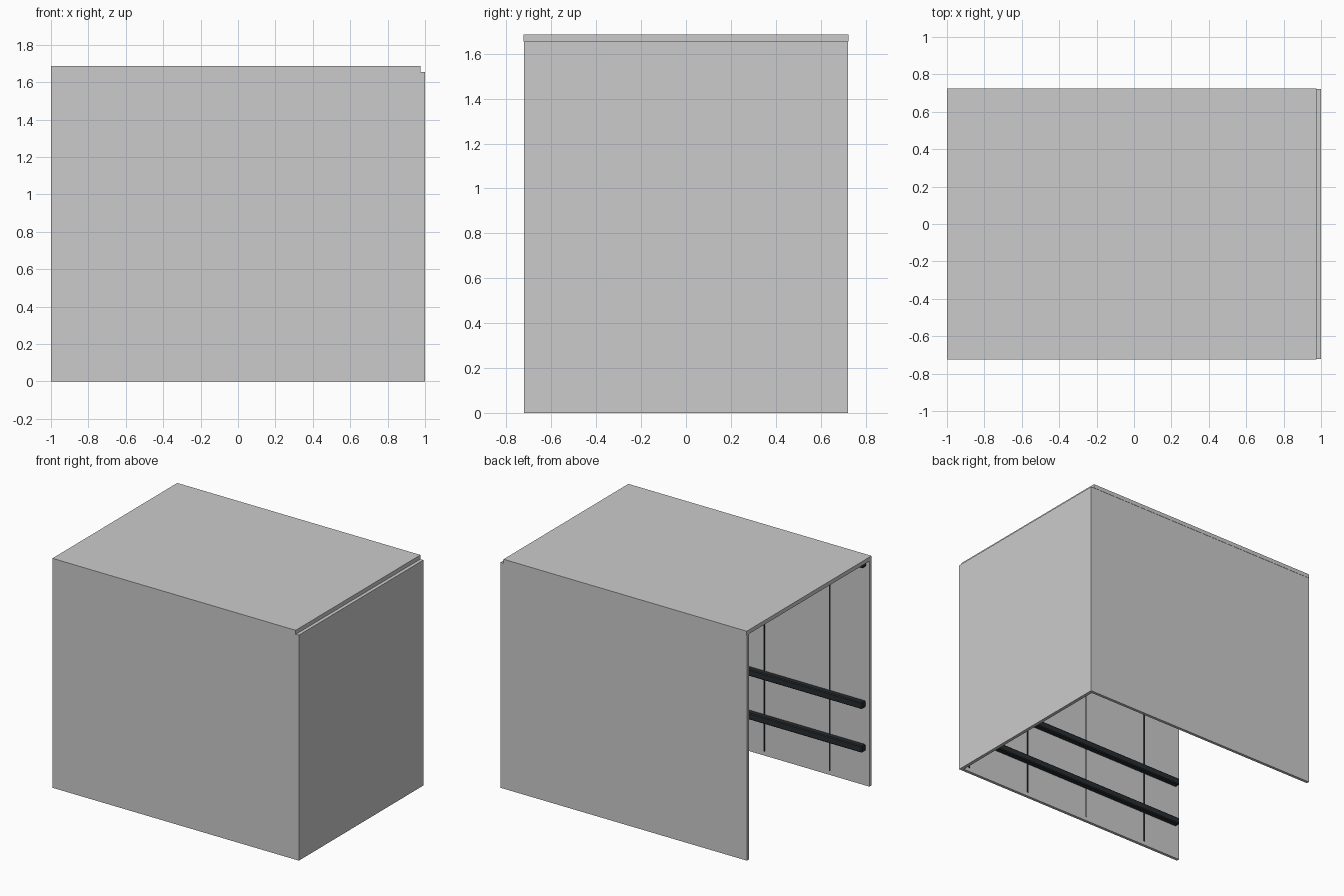
import bpy

if "Cube" in bpy.data.objects:
    bpy.data.objects.remove(bpy.data.objects["Cube"])

dark = bpy.data.materials.new("dark_rubber")
dark.diffuse_color = (0.02, 0.025, 0.028, 1)
dark.use_nodes = True
dark.node_tree.nodes["Principled BSDF"].inputs["Base Color"].default_value = dark.diffuse_color


def box(name, x, y, z, mat=None, bevel=0):
    """Box from (min, max) ranges on each axis."""
    bpy.ops.mesh.primitive_cube_add(size=1, location=[sum(r) / 2 for r in (x, y, z)])
    ob = bpy.context.object
    ob.name = name
    ob.scale = [r[1] - r[0] for r in (x, y, z)]
    bpy.ops.object.transform_apply(location=False, rotation=False, scale=True)
    if mat:
        ob.data.materials.append(mat)
    if bevel:
        mod = ob.modifiers.new("bevel", 'BEVEL')
        mod.width = bevel
        mod.segments = 1
    return ob


H, T, Y = 1.655, 0.022, 0.722   # wall height, thickness, half depth


def span(side, a, b):
    """Range along y on the front (-1) or back (1) side."""
    return tuple(sorted((side * a, side * b)))


# Shell: roof and closed end wall; left end and underside stay open
box("roof", (-1, 0.975), (-0.724, 0.724), (H, 1.685))
box("end_wall", (0.975, 1), (-Y, Y), (0, H))

for side, label in ((-1, "front"), (1, "back")):
    # Long side wall
    box(label + "_wall", (-1, 0.975), span(side, Y - T, Y), (0, H))
    inner = Y - T
    # Horizontal bumper rails on the inside face
    for i, z in enumerate((0.28, 0.60)):
        box(f"{label}_rail_{i + 1}", (-0.97, 0.97), span(side, inner - 0.045, inner),
            (z - 0.025, z + 0.025), dark, 0.006)
    # Slim rail under the roof
    box(label + "_top_rail", (-0.97, 0.97), span(side, inner - 0.04, inner),
        (1.61, 1.64), dark)
    # Vertical seam strips between the wall panels
    for i in range(4):
        x = -0.68 + 0.535 * i
        box(f"{label}_seam_{i + 1}", (x - 0.005, x + 0.005),
            span(side, inner - 0.003, inner + 0.002), (0.03, H - 0.03), dark)
